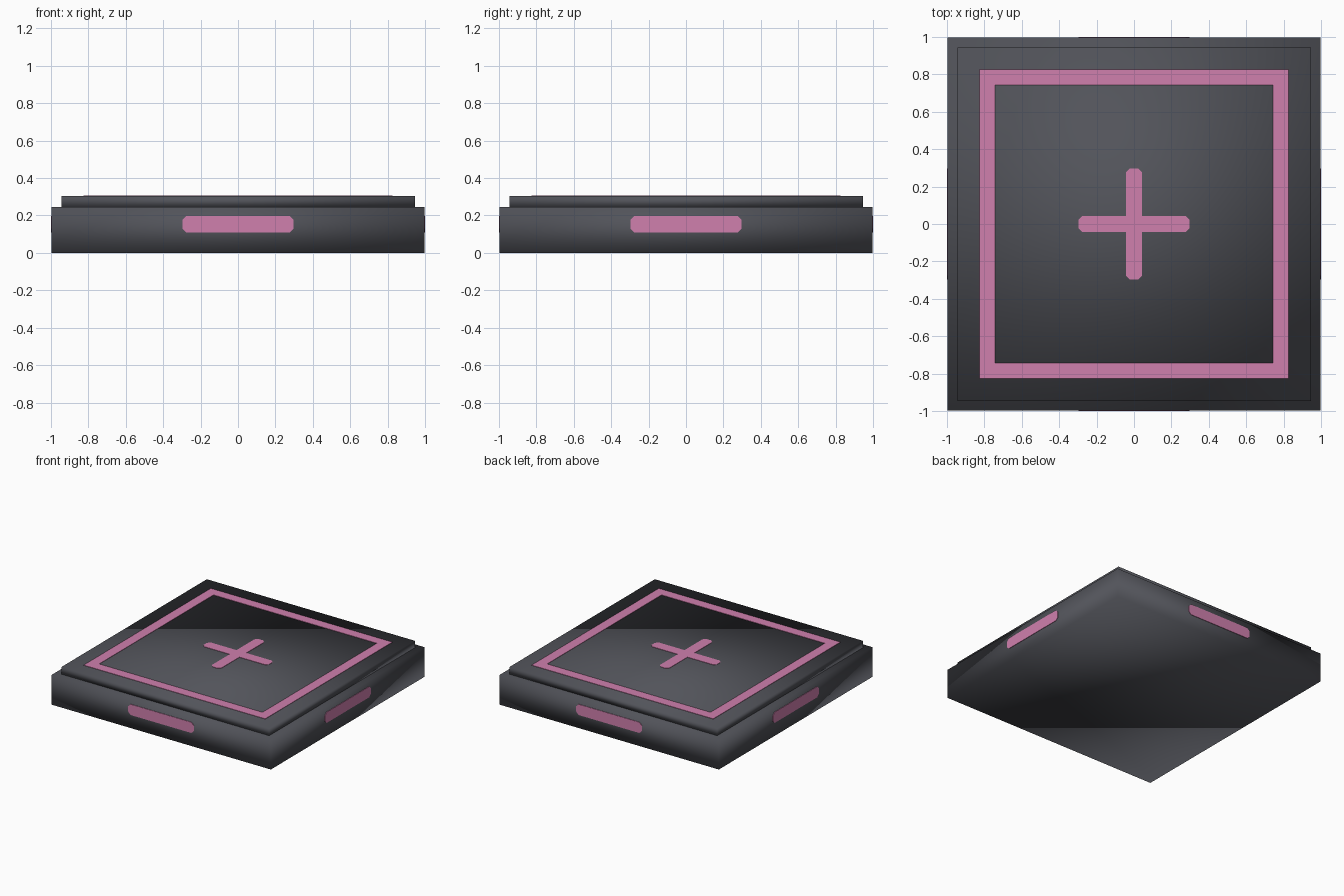
import bpy, bmesh
from math import pi
from mathutils import Matrix, Vector

if "Cube" in bpy.data.objects:
    bpy.data.objects.remove(bpy.data.objects["Cube"])


def material(name, rgb):
    m = bpy.data.materials.new(name)
    m.diffuse_color = (*rgb, 1)
    m.use_nodes = True
    m.node_tree.nodes["Principled BSDF"].inputs["Base Color"].default_value = m.diffuse_color
    return m


dark = material("dark grey", (0.084, 0.087, 0.102))
pink = material("pink", (0.63, 0.215, 0.42))


def finish(name, bm, mat, smooth=False, matrix=None):
    if matrix is not None:
        bm.transform(matrix)
    bmesh.ops.recalc_face_normals(bm, faces=bm.faces[:])
    for f in bm.faces:
        f.smooth = smooth
    me = bpy.data.meshes.new(name)
    bm.to_mesh(me)
    bm.free()
    me.materials.append(mat)
    ob = bpy.data.objects.new(name, me)
    bpy.context.collection.objects.link(ob)
    return ob


def slab(name, half, z0, z1):
    # square block with soft shading across its corners
    bm = bmesh.new()
    m = Matrix.Translation((0, 0, (z0 + z1) / 2)) @ Matrix.Diagonal((2 * half, 2 * half, z1 - z0, 1))
    bmesh.ops.create_cube(bm, size=1, matrix=m)
    return finish(name, bm, dark, True)


def plate(name, outline, depth, matrix):
    # thin plate extruded along local z from a flat outline
    bm = bmesh.new()
    f = bm.faces.new([bm.verts.new((x, y, 0)) for x, y in outline])
    r = bmesh.ops.extrude_face_region(bm, geom=[f])
    top = [v for v in r["geom"] if isinstance(v, bmesh.types.BMVert)]
    bmesh.ops.translate(bm, verts=top, vec=(0, 0, depth))
    return finish(name, bm, pink, False, matrix)


BODY, STEP, TOP = 0.996, 0.245, 0.303
LEN, W, C = 0.298, 0.044, 0.022   # bar half length, half width, corner cut

# body
slab("base", BODY, 0, STEP)
slab("upper_tier", 0.945, STEP, TOP)

# square frame on the top
bm = bmesh.new()
loops = []
for h, z in ((0.825, 0), (0.825, 0.003), (0.743, 0.003), (0.743, 0)):
    loops.append([bm.verts.new((sx * h, sy * h, z)) for sx, sy in ((-1, -1), (1, -1), (1, 1), (-1, 1))])
for k in range(4):
    a, b = loops[k], loops[(k + 1) % 4]
    for i in range(4):
        j = (i + 1) % 4
        bm.faces.new((a[i], a[j], b[j], b[i]))
finish("top_frame", bm, pink, False, Matrix.Translation((0, 0, TOP)))

# plus sign with cut corners
arm = [(W, -W), (LEN - C, -W), (LEN, -W + C), (LEN, W - C), (LEN - C, W)]
cross = []
for k in range(4):
    r = Matrix.Rotation(k * pi / 2, 2)
    cross += [tuple(r @ Vector(p)) for p in arm]
plate("top_cross", cross, 0.003, Matrix.Translation((0, 0, TOP)))

# one bar on each side
half = [(LEN - C, -W), (LEN, -W + C), (LEN, W - C), (LEN - C, W)]
bar = half + [(-x, -y) for x, y in half]
for k, side in enumerate(("front", "right", "back", "left")):
    m = (Matrix.Rotation(k * pi / 2, 4, 'Z') @ Matrix.Translation((0, -BODY, 0.153))
         @ Matrix.Rotation(pi / 2, 4, 'X'))
    plate(side + "_bar", bar, 0.004, m)
